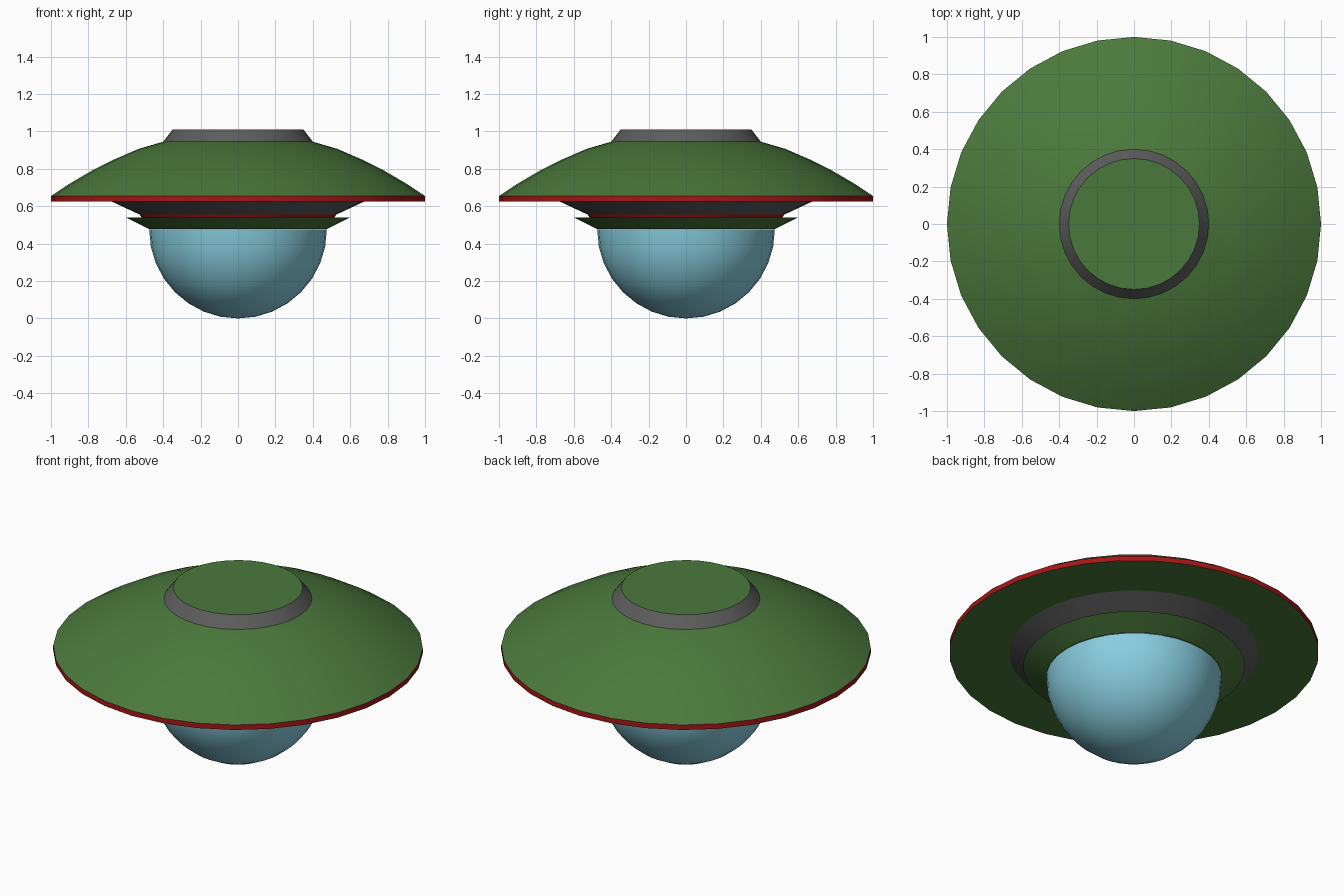
import bpy, bmesh, math

if "Cube" in bpy.data.objects:
    bpy.data.objects.remove(bpy.data.objects["Cube"])

SIDES = 32


def material(name, rgb):
    m = bpy.data.materials.new(name)
    m.diffuse_color = (*rgb, 1)
    m.use_nodes = True
    m.node_tree.nodes["Principled BSDF"].inputs["Base Color"].default_value = m.diffuse_color
    return m


green = material("green", (0.07, 0.19, 0.045))
red = material("red", (0.38, 0.008, 0.008))
blue = material("blue_glass", (0.25, 0.62, 0.75))
grey = material("dark_grey", (0.11, 0.11, 0.11))


def lathe(name, profile, mat, angle=25):
    """Spin (radius, z) points, listed bottom to top, around z."""
    bm = bmesh.new()
    rings = []
    for r, z in profile:
        if r == 0:
            rings.append([bm.verts.new((0, 0, z))] * SIDES)
        else:
            rings.append([bm.verts.new((r * math.cos(2 * math.pi * i / SIDES),
                                        r * math.sin(2 * math.pi * i / SIDES), z))
                          for i in range(SIDES)])
    for a, b in zip(rings, rings[1:]):
        for i in range(SIDES):
            j = (i + 1) % SIDES
            bm.faces.new(dict.fromkeys((a[i], a[j], b[j], b[i])))
    bm.normal_update()
    me = bpy.data.meshes.new(name)
    bm.to_mesh(me)
    bm.free()
    me.materials.append(mat)
    ob = bpy.data.objects.new(name, me)
    bpy.context.collection.objects.link(ob)
    bpy.ops.object.select_all(action='DESELECT')
    ob.select_set(True)
    bpy.context.view_layer.objects.active = ob
    bpy.ops.object.shade_smooth_by_angle(angle=math.radians(angle))
    return ob


# Glass dome hanging underneath
R = 0.475
dome = [(0 if k == 0 else R * math.sin(k * math.pi / 16),
         R - R * math.cos(k * math.pi / 16)) for k in range(9)]
lathe("glass_dome", dome, blue)

# Flared collar holding the dome
lathe("dome_collar", [(0.475, 0.478), (0.60, 0.54), (0.515, 0.54)], green)

# Thin red seal and the dark neck above it
lathe("neck_seal", [(0.515, 0.54), (0.525, 0.555)], red)
lathe("neck", [(0.525, 0.555), (0.675, 0.625)], grey)

# Saucer: flat underside, red rim, curved upper hull
lathe("hull_underside", [(0.675, 0.625), (1.0, 0.625)], green)
lathe("hull_rim", [(1.0, 0.625), (1.0, 0.655)], red)
lathe("upper_hull", [(1.0, 0.655), (0.90, 0.721), (0.78, 0.791), (0.66, 0.851),
                     (0.53, 0.907), (0.40, 0.945)], green)

# Raised hatch on top
lathe("hatch_ring", [(0.40, 0.945), (0.35, 1.01)], grey)
lathe("hatch_lid", [(0.35, 1.01), (0, 1.01)], green)
